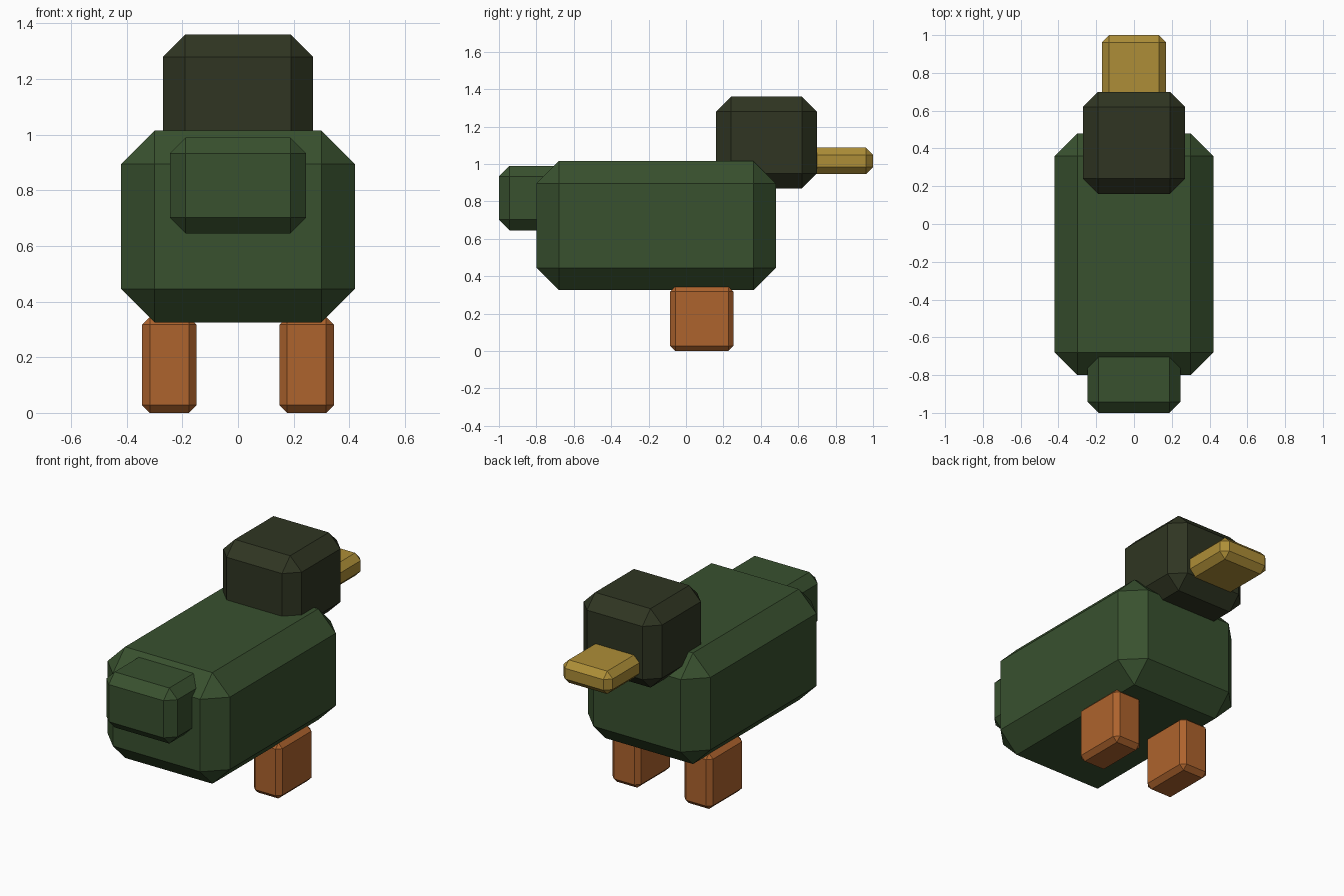
import bpy

if "Cube" in bpy.data.objects:
    bpy.data.objects.remove(bpy.data.objects["Cube"])


def material(name, rgb):
    mat = bpy.data.materials.new(name)
    mat.diffuse_color = (*rgb, 1)
    mat.use_nodes = True
    mat.node_tree.nodes["Principled BSDF"].inputs["Base Color"].default_value = mat.diffuse_color
    return mat


GREEN = material("green", (0.040, 0.082, 0.028))
DARK = material("dark_green", (0.029, 0.036, 0.016))
YELLOW = material("yellow", (0.42, 0.27, 0.038))
ORANGE = material("orange", (0.42, 0.125, 0.026))


def chamfered_box(name, low, high, chamfer, mat):
    """Box between two corners with a flat one-step chamfer on every edge."""
    centre = [(a + b) / 2 for a, b in zip(low, high)]
    bpy.ops.mesh.primitive_cube_add(size=1, location=centre)
    obj = bpy.context.object
    obj.name = name
    obj.scale = [b - a for a, b in zip(low, high)]
    bpy.ops.object.transform_apply(location=False, rotation=False, scale=True)
    bevel = obj.modifiers.new("chamfer", 'BEVEL')
    bevel.width = chamfer
    bevel.segments = 1
    obj.data.materials.append(mat)
    return obj


# Body and tail
chamfered_box("body", (-0.42, -0.80, 0.325), (0.42, 0.48, 1.015), 0.12, GREEN)
chamfered_box("tail", (-0.245, -1.0, 0.645), (0.245, -0.60, 0.99), 0.057, GREEN)

# Head and beak
chamfered_box("head", (-0.27, 0.16, 0.87), (0.27, 0.70, 1.36), 0.08, DARK)
chamfered_box("beak", (-0.17, 0.60, 0.945), (0.17, 1.0, 1.087), 0.038, YELLOW)

# Legs
for side, x in (("left", -0.247), ("right", 0.247)):
    chamfered_box(side + "_leg", (x - 0.098, -0.085, 0), (x + 0.098, 0.255, 0.345),
                  0.028, ORANGE)
